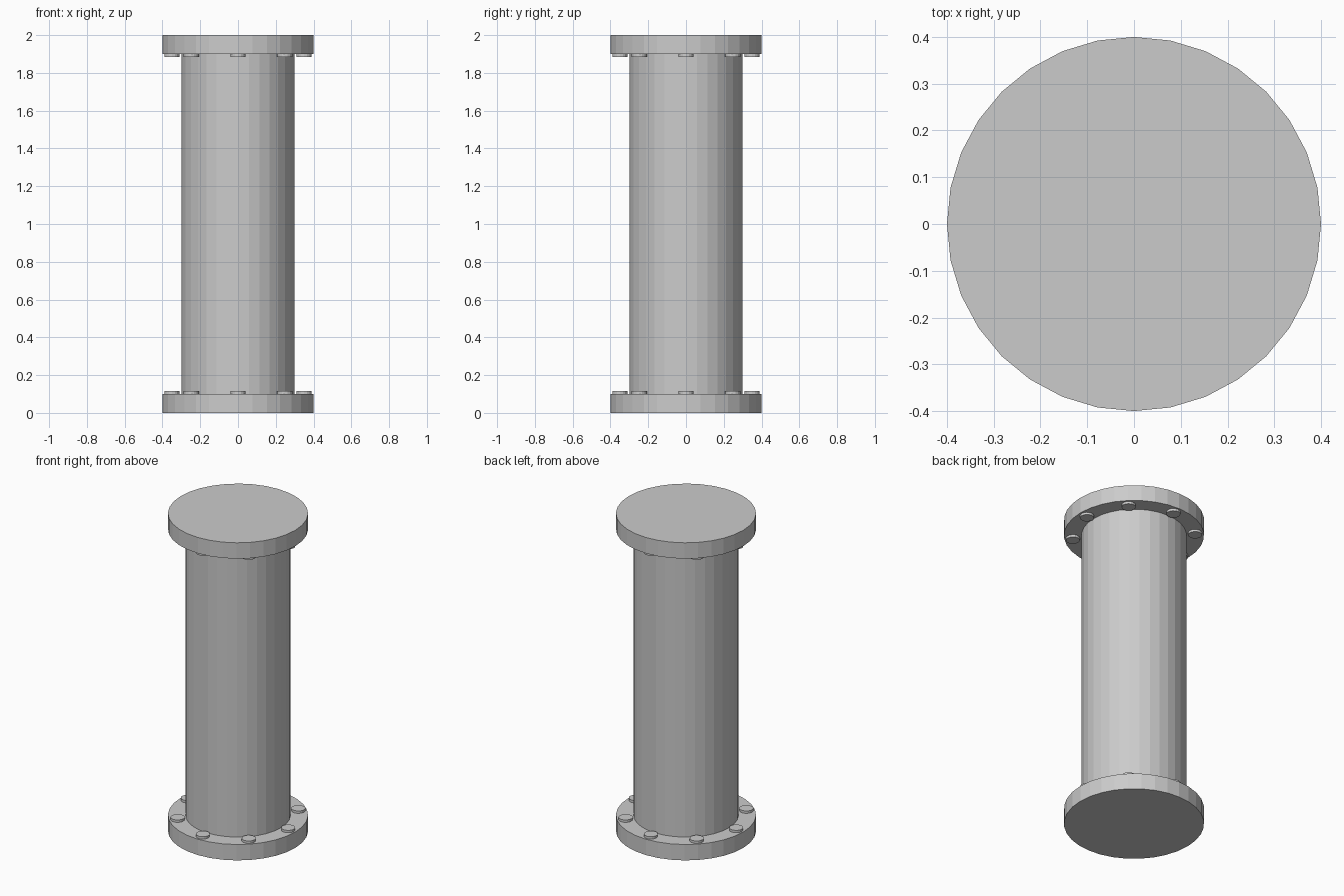
import bpy
from math import cos, sin, pi

if "Cube" in bpy.data.objects:
    bpy.data.objects.remove(bpy.data.objects["Cube"])


def cylinder(name, radius, z0, z1, x=0.0, y=0.0, sides=32):
    bpy.ops.mesh.primitive_cylinder_add(vertices=sides, radius=radius, depth=z1 - z0,
                                        location=(x, y, (z0 + z1) / 2))
    bpy.context.object.name = name


# Pipe body between the flanges
cylinder("pipe_body", 0.3, 0.1, 1.9)

# End flanges
cylinder("bottom_flange", 0.4, 0.0, 0.1)
cylinder("top_flange", 0.4, 1.9, 2.0)

# Ring of eight bolt heads on the inner face of each flange
for i in range(8):
    a = i * pi / 4
    x, y = 0.35 * cos(a), 0.35 * sin(a)
    cylinder(f"bottom_bolt_{i + 1}", 0.04, 0.095, 0.115, x, y, 16)
    cylinder(f"top_bolt_{i + 1}", 0.04, 1.885, 1.905, x, y, 16)
